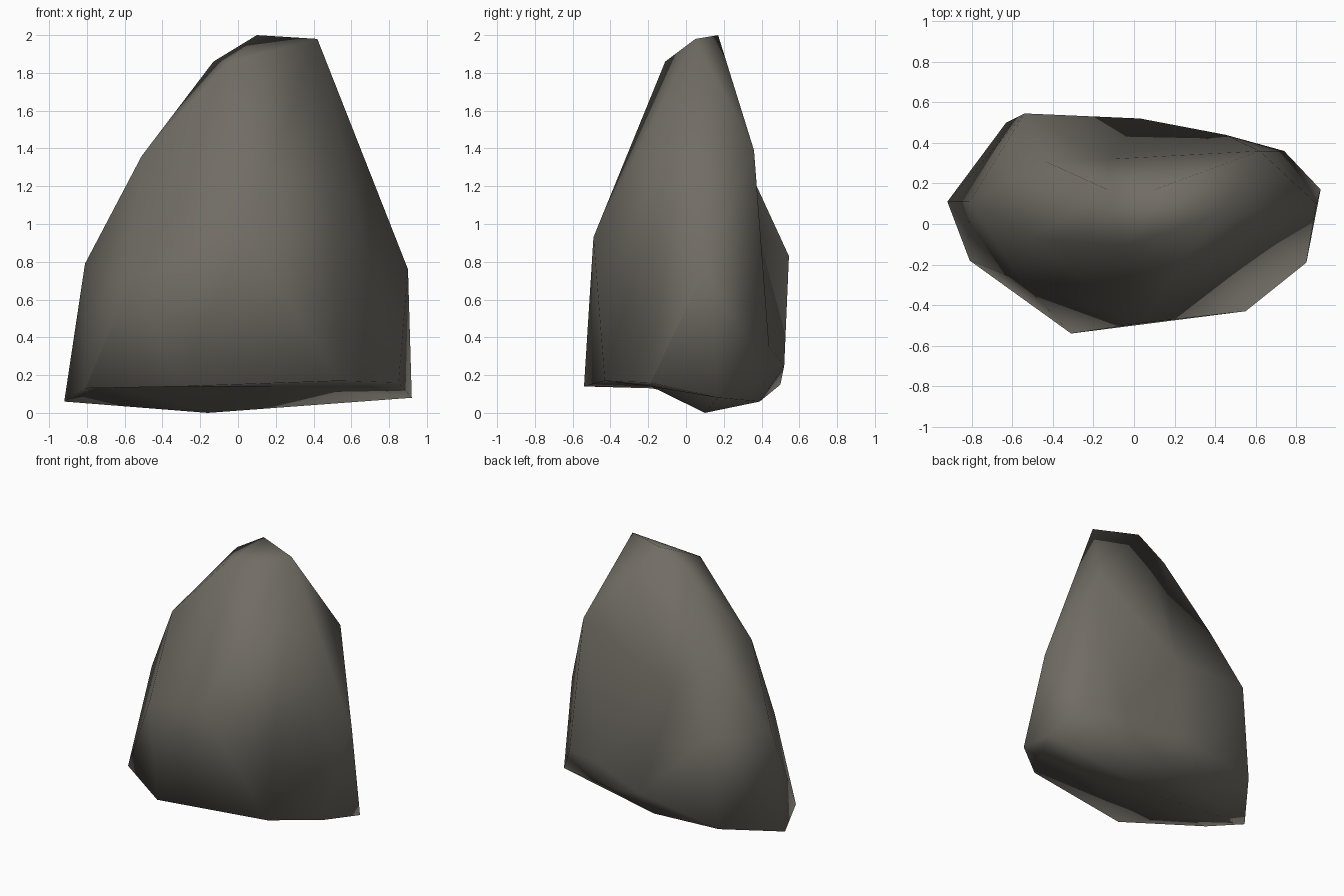
import bpy, bmesh, math
from mathutils import Vector

if "Cube" in bpy.data.objects:
    bpy.data.objects.remove(bpy.data.objects["Cube"])

# Key corners of the boulder, from crown to underside
corners = [
    # crown
    (0.10, 0.17, 2.00), (0.42, 0.05, 1.98), (-0.13, 0.17, 1.86), (-0.045, -0.11, 1.86),
    # shoulders
    (0.62, 0.36, 1.39), (-0.51, -0.07, 1.36), (-0.44, 0.31, 1.34),
    # waist
    (0.03, -0.49, 0.93), (-0.56, -0.28, 0.72), (-0.81, 0.11, 0.79),
    (-0.54, 0.545, 0.83), (0.74, 0.36, 0.34), (0.90, 0.10, 0.76),
    # foot
    (-0.31, -0.54, 0.14), (0.55, -0.43, 0.17), (0.85, -0.19, 0.16), (-0.81, -0.18, 0.13),
    (-0.92, 0.11, 0.06), (0.92, 0.17, 0.08), (-0.63, 0.50, 0.15), (0.03, 0.52, 0.25),
    (0.45, 0.44, 0.35), (0.35, 0.42, 0.17),
    # underside
    (-0.16, 0.10, 0.0), (0.0, 0.39, 0.06), (-0.67, 0.10, 0.05),
]

# Faceted shell around the corners
bm = bmesh.new()
for c in corners:
    bm.verts.new(c)
bmesh.ops.convex_hull(bm, input=bm.verts[:])
loose = [v for v in bm.verts if not v.link_faces]
bmesh.ops.delete(bm, geom=loose, context='VERTS')
bm.normal_update()

# Shallow hollow in the back: reopen the big back faces and fan them to one point
back = [f for f in bm.faces if f.normal.y > 0.3
        and all(v.co.z > 0.2 and v.co.y > 0.15 and -0.6 < v.co.x < 0.7 for v in f.verts)]
rim = [e for e in {e for f in back for e in f.edges}
       if sum(f in back for f in e.link_faces) == 1]
bmesh.ops.delete(bm, geom=back, context='FACES')
hollow = bm.verts.new((-0.12, 0.32, 1.0))
for e in rim:
    bm.faces.new((e.verts[0], e.verts[1], hollow))
bmesh.ops.recalc_face_normals(bm, faces=bm.faces[:])
bm.normal_update()

# Undercut below the front: crease the bottom faces and lift the crease
under = [f for f in bm.faces if f.normal.z < -0.6]
edges = {e for f in under for e in f.edges}
verts = {v for f in under for v in f.verts}
cut = bmesh.ops.bisect_plane(bm, geom=under + list(edges) + list(verts),
                             plane_co=(0, -0.185, 0), plane_no=(0, 1, 0))
for g in cut['geom_cut']:
    if isinstance(g, bmesh.types.BMVert) and abs(g.co.x) < 0.78:
        g.co.z = max(g.co.z, 0.14)
bmesh.ops.triangulate(bm, faces=bm.faces[:])
bmesh.ops.recalc_face_normals(bm, faces=bm.faces[:])

mesh = bpy.data.meshes.new("boulder")
bm.to_mesh(mesh)
bm.free()
boulder = bpy.data.objects.new("boulder", mesh)
bpy.context.collection.objects.link(boulder)

# Stone colour
stone = bpy.data.materials.new("dark_stone")
stone.diffuse_color = (0.165, 0.153, 0.130, 1)
stone.use_nodes = True
stone.node_tree.nodes["Principled BSDF"].inputs["Base Color"].default_value = stone.diffuse_color
mesh.materials.append(stone)

# Soft shading all over
bpy.context.view_layer.objects.active = boulder
boulder.select_set(True)
bpy.ops.object.shade_smooth()
